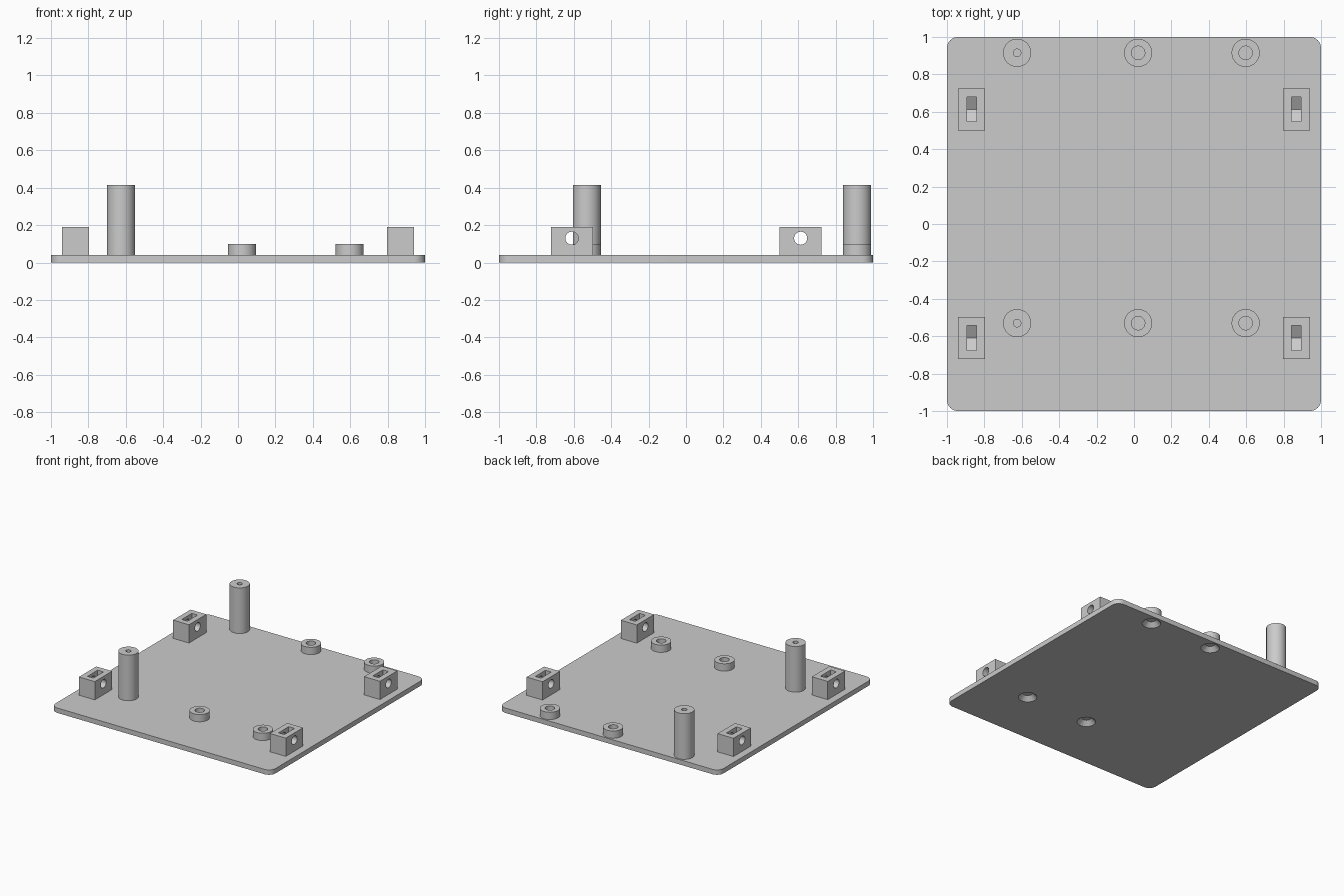
import bpy, bmesh
from math import cos, sin, pi, radians

if "Cube" in bpy.data.objects:
    bpy.data.objects.remove(bpy.data.objects["Cube"], do_unlink=True)

GREY = (0.6, 0.6, 0.6, 1)
mat = bpy.data.materials.new("plain grey")
mat.use_nodes = True
mat.diffuse_color = GREY
mat.node_tree.nodes["Principled BSDF"].inputs["Base Color"].default_value = GREY

PLATE = 0.04          # plate thickness
ROWS = (0.915, -0.53)  # y of the post rows


def finish(name, bm):
    bmesh.ops.recalc_face_normals(bm, faces=bm.faces)
    mesh = bpy.data.meshes.new(name)
    bm.to_mesh(mesh)
    bm.free()
    mesh.materials.append(mat)
    obj = bpy.data.objects.new(name, mesh)
    bpy.context.collection.objects.link(obj)
    return obj


def activate(obj):
    bpy.ops.object.select_all(action="DESELECT")
    obj.select_set(True)
    bpy.context.view_layer.objects.active = obj


def smooth(obj):
    activate(obj)
    bpy.ops.object.shade_smooth_by_angle(angle=radians(30))


def prism(name, points, offset):
    """Extrude a flat outline of 3D points along offset."""
    bm = bmesh.new()
    face = bm.faces.new([bm.verts.new(p) for p in points])
    new = bmesh.ops.extrude_face_region(bm, geom=[face])["geom"]
    verts = [v for v in new if isinstance(v, bmesh.types.BMVert)]
    bmesh.ops.translate(bm, verts=verts, vec=offset)
    return finish(name, bm)


def lathe(name, profile, x, y, steps=48):
    """Spin (radius, z) points round a vertical axis at x, y."""
    bm = bmesh.new()
    verts = [bm.verts.new((r, 0, z)) for r, z in profile]
    edges = [bm.edges.new(pair) for pair in zip(verts, verts[1:])]
    bmesh.ops.spin(bm, geom=verts + edges, angle=2 * pi, steps=steps,
                   axis=(0, 0, 1), cent=(0, 0, 0))
    bmesh.ops.remove_doubles(bm, verts=bm.verts, dist=1e-5)
    bmesh.ops.translate(bm, verts=bm.verts, vec=(x, y, 0))
    return finish(name, bm)


def cut(obj, cutter):
    cutter.hide_render = True
    mod = obj.modifiers.new("cut", "BOOLEAN")
    mod.operation = "DIFFERENCE"
    mod.solver = "EXACT"
    mod.object = cutter
    activate(obj)
    bpy.ops.object.modifier_apply(modifier=mod.name)
    bpy.data.objects.remove(cutter, do_unlink=True)


# Base plate with rounded corners
R = 0.06
outline = []
for quarter, (sx, sy) in enumerate(((1, 1), (-1, 1), (-1, -1), (1, -1))):
    for i in range(9):
        a = (quarter + i / 8) * pi / 2
        outline.append((sx * (1 - R) + R * cos(a), sy * (1 - R) + R * sin(a), 0))
plate = prism("base_plate", outline, (0, 0, PLATE))

for y in ROWS:
    row = "back" if y > 0 else "front"

    # Tall posts with a small blind screw hole
    smooth(lathe(f"tall_post_{row}",
                 [(0.075, PLATE), (0.075, 0.415), (0.02, 0.415), (0.02, 0.2), (0, 0.2)],
                 -0.625, y))

    # Short spacers, each over a countersink in the underside
    for side, x in (("middle", 0.022), ("left", 0.597)):
        smooth(lathe(f"short_spacer_{row}_{side}",
                     [(0.075, PLATE), (0.075, 0.1), (0.036, 0.1), (0.036, PLATE)], x, y))
        cut(plate, lathe("countersink_cutter",
                         [(0, -0.01), (0.07, -0.01), (0.07, 0), (0.036, 0.035), (0, 0.035)],
                         x, y))
smooth(plate)

# Side blocks with a cross hole and a nut slot that has a pointed floor
HOLE_Z, FLAT = 0.13, 0.066
for side, sx in (("left", 1), ("right", -1)):
    for row, y in (("back", 0.613), ("front", -0.61)):
        x = sx * 0.868
        x0, y0, y1 = x - 0.072, y - 0.1125, y + 0.1125
        block = prism(f"nut_block_{row}_{side}",
                      [(x0, y0, PLATE), (x0, y1, PLATE), (x0, y1, 0.19), (x0, y0, 0.19)],
                      (0.144, 0, 0))
        ring = [(x - 0.1, y + 0.035 * cos(i * pi / 16), HOLE_Z + 0.035 * sin(i * pi / 16))
                for i in range(32)]
        cut(block, prism("hole_cutter", ring, (0.2, 0, 0)))
        xs, shoulder = x - 0.026, HOLE_Z - FLAT * 0.577
        slot = [(xs, y, HOLE_Z - FLAT * 1.155), (xs, y + FLAT, shoulder),
                (xs, y + FLAT, 0.25), (xs, y - FLAT, 0.25), (xs, y - FLAT, shoulder)]
        cut(block, prism("slot_cutter", slot, (0.052, 0, 0)))
        smooth(block)
